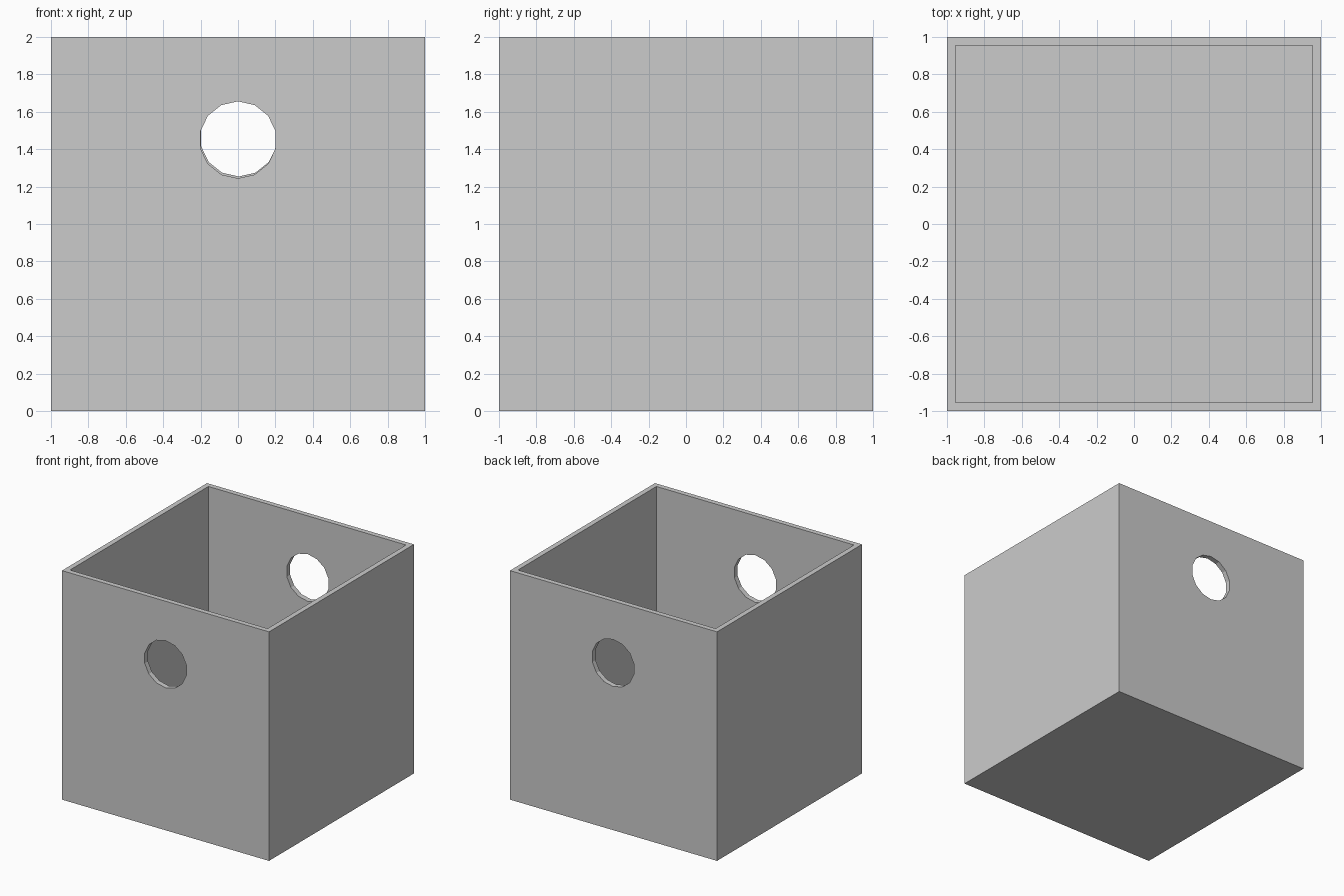
import bpy
from math import pi

if "Cube" in bpy.data.objects:
    bpy.data.objects.remove(bpy.data.objects["Cube"])

SIZE, WALL = 2.0, 0.045


def block(name, low, high):
    """Axis-aligned box between two corners."""
    bpy.ops.mesh.primitive_cube_add(size=1)
    ob = bpy.context.object
    ob.name = name
    ob.location = [(a + b) / 2 for a, b in zip(low, high)]
    ob.scale = [b - a for a, b in zip(low, high)]
    bpy.ops.object.transform_apply(location=True, rotation=True, scale=True)
    return ob


def cut(target, cutter):
    """Subtract the cutter from the target and remove it."""
    mod = target.modifiers.new("cut", 'BOOLEAN')
    mod.operation = 'DIFFERENCE'
    mod.solver = 'EXACT'
    mod.object = cutter
    bpy.context.view_layer.objects.active = target
    bpy.ops.object.modifier_apply(modifier=mod.name)
    bpy.data.objects.remove(cutter, do_unlink=True)


# Open-topped box
h = SIZE / 2
box = block("open_box", (-h, -h, 0), (h, h, SIZE))
inner = h - WALL
cut(box, block("cavity_cutter", (-inner, -inner, WALL), (inner, inner, SIZE + 0.5)))

# Fourteen-sided hand holes; the rear one sits slightly higher
for y, x, z in ((-h, 0, 1.45), (h, 0.004, 1.46)):
    bpy.ops.mesh.primitive_cylinder_add(vertices=14, radius=0.206, depth=0.4,
                                        location=(x, y, z), rotation=(pi / 2, 0, 0))
    hole = bpy.context.object
    hole.name = "hand_hole_cutter"
    hole.hide_render = True
    cut(box, hole)
